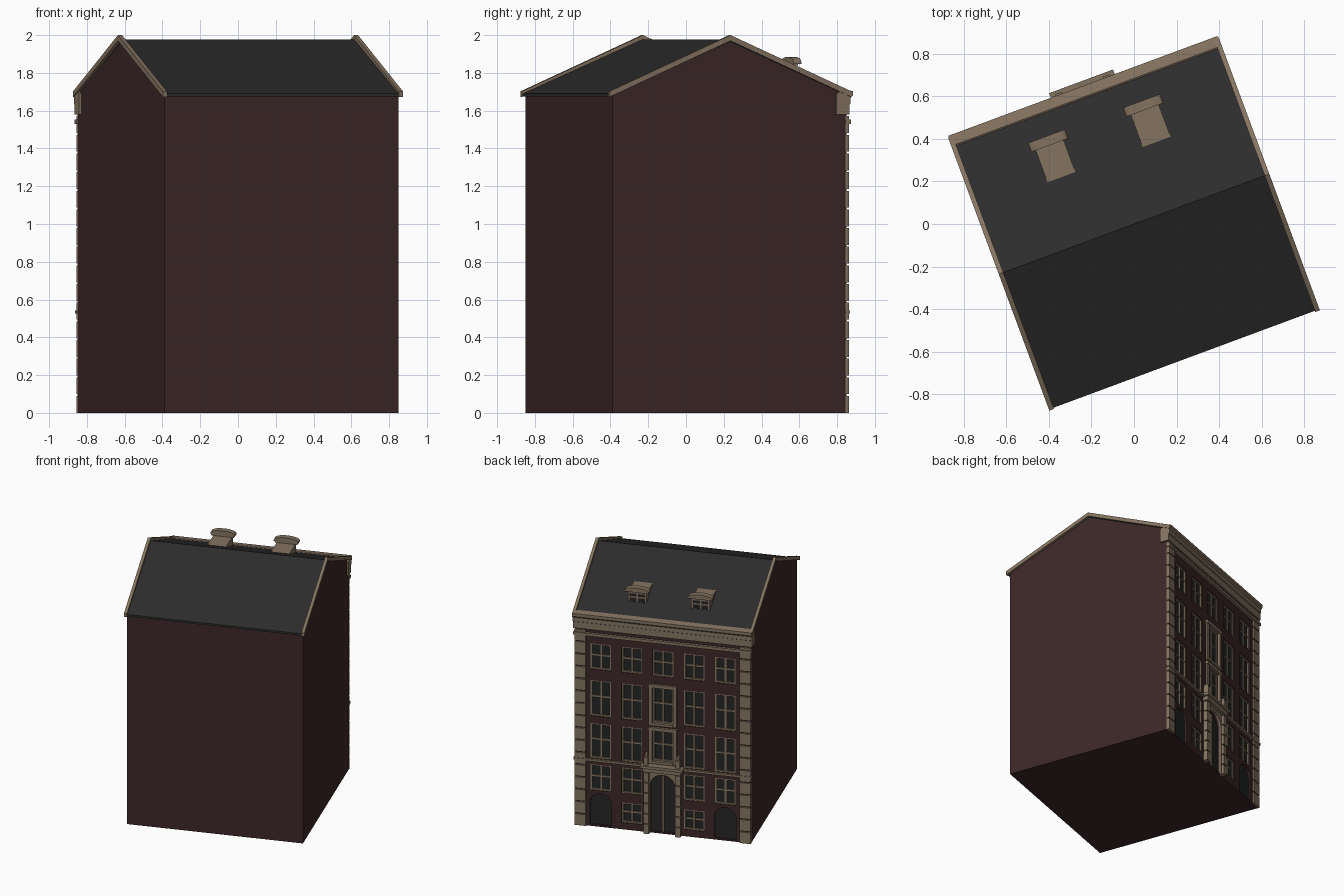
import bpy, bmesh, math

cube = bpy.data.objects.get("Cube")
if cube:
    bpy.data.objects.remove(cube, do_unlink=True)

TURN = math.radians(20.35)   # the whole house stands turned on its plot
H = 0.661                    # half width of the square plan
EAVE = 1.685


def material(name, rgb):
    m = bpy.data.materials.new(name)
    m.use_nodes = True
    col = (*rgb, 1.0)
    m.diffuse_color = col
    node = next(n for n in m.node_tree.nodes if n.type == 'BSDF_PRINCIPLED')
    node.inputs["Base Color"].default_value = col
    node.inputs["Roughness"].default_value = 0.9
    return m


BRICK = material("dark red brick", (0.046, 0.020, 0.020))
STONE = material("tan stone", (0.235, 0.175, 0.120))
SLATE = material("dark slate", (0.025, 0.025, 0.025))
GLASS = material("dark glass", (0.016, 0.018, 0.018))
DOOR = material("dark door paint", (0.017, 0.019, 0.018))


class Part:
    """Collects simple solids into one mesh object."""

    def __init__(self):
        self.bm = bmesh.new()

    def prism(self, pts, a, b, axis='v'):
        # axis v: pts are (u, z); axis u: pts are (v, z)
        def place(p, d):
            return (p[0], d, p[1]) if axis == 'v' else (d, p[0], p[1])
        ends = [[self.bm.verts.new(place(p, d)) for p in pts] for d in (a, b)]
        faces = [self.bm.faces.new(e) for e in ends]
        for i in range(len(pts)):
            j = (i + 1) % len(pts)
            faces.append(self.bm.faces.new((ends[0][i], ends[0][j], ends[1][j], ends[1][i])))
        bmesh.ops.recalc_face_normals(self.bm, faces=faces)

    def box(self, u0, u1, v0, v1, z0, z1):
        self.prism([(u0, z0), (u1, z0), (u1, z1), (u0, z1)], v0, v1)

    def finish(self, name, mat):
        me = bpy.data.meshes.new(name)
        self.bm.to_mesh(me)
        self.bm.free()
        me.materials.append(mat)
        ob = bpy.data.objects.new(name, me)
        ob.rotation_euler.z = TURN
        bpy.context.scene.collection.objects.link(ob)
        return ob


def arch(c, w, z0, top, rise, n=14):
    """Round-headed opening outline, from bottom right over to bottom left."""
    r = w / 2
    pts = [(c + r, z0)]
    for i in range(n + 1):
        a = math.pi * i / n
        pts.append((c + r * math.cos(a), top - rise + rise * math.sin(a)))
    pts.append((c - r, z0))
    return pts


def chevron(half, eave, apex, thick):
    return [(-half, eave), (0, apex), (half, eave),
            (half, eave - thick), (0, apex - thick), (-half, eave - thick)]


# Body with gables
body = Part()
body.prism([(-H, 0), (H, 0), (H, EAVE), (0, 1.962), (-H, EAVE)], -H, H, 'u')
body = body.finish("brick_walls", BRICK)

# Windows, doors and their openings
openings, glass, frames, doors = Part(), Part(), Part(), Part()
BACK = H - 0.02


def bars(u0, u1, z0, z1, v0, v1, t=0.012, split=0.55):
    frames.box(u0, u0 + t, v0, v1, z0, z1)
    frames.box(u1 - t, u1, v0, v1, z0, z1)
    for z in (z0, z1 - t):
        frames.box(u0 + t, u1 - t, v0, v1, z, z + t)
    c, zm = (u0 + u1) / 2, z0 + (z1 - z0) * split
    frames.box(c - t / 2, c + t / 2, v0, v1 - 0.002, z0 + t, z1 - t)
    frames.box(u0 + t, u1 - t, v0, v1 - 0.004, zm - t / 2, zm + t / 2)


def window(c, z0, z1, w=0.155):
    u0, u1 = c - w / 2, c + w / 2
    openings.box(u0, u1, BACK, H + 0.05, z0, z1)
    glass.box(u0, u1, BACK - 0.004, BACK + 0.003, z0, z1)
    bars(u0, u1, z0, z1, BACK, BACK + 0.014)


def arched_door(c, w, top, rise):
    openings.prism(arch(c, w, 0.012, top, rise), BACK, H + 0.05)
    doors.prism(arch(c, w, 0.012, top, rise), BACK - 0.004, BACK + 0.004)


COLS = [-0.468, -0.234, 0, 0.234, 0.468]
ROWS = [(0.545, 0.825), (0.885, 1.17), (1.26, 1.465)]
for c in COLS:
    for z0, z1 in ROWS:
        window(c, z0 + (0.035 if c == 0 and z0 < 0.6 else 0), z1)
    if c:
        window(c, 0.29, 0.495)
for s in (-1, 1):
    window(s * 0.234, 0.055, 0.215)
    arched_door(s * 0.468, 0.16, 0.265, 0.07)
arched_door(0, 0.19, 0.475, 0.095)
frames.box(-0.006, 0.006, BACK, BACK + 0.012, 0.012, 0.46)

# Cut the openings into the wall
cutter = openings.finish("opening_cutter", BRICK)
cutter.hide_render = True
mod = body.modifiers.new("openings", 'BOOLEAN')
mod.operation, mod.solver, mod.object = 'DIFFERENCE', 'EXACT', cutter
bpy.context.view_layer.update()
cut = bpy.data.meshes.new_from_object(body.evaluated_get(bpy.context.evaluated_depsgraph_get()))
body.modifiers.clear()
body.data = cut
bpy.data.objects.remove(cutter, do_unlink=True)

# Roof slopes and gable copings
roof = Part()
roof.prism(chevron(0.678, 1.690, 1.978, 0.016), -0.658, 0.658, 'u')
roof.finish("slate_roof", SLATE)
coping = Part()
for s in (-1, 1):
    coping.prism(chevron(0.684, 1.702, 2.0, 0.03), s * 0.655, s * 0.678, 'u')
coping.finish("gable_copings", STONE)

# Stepped main cornice, frieze moulding and string course
cornice = Part()
cornice.prism([(0.60, 1.58), (0.674, 1.58), (0.674, 1.632), (0.680, 1.636), (0.680, 1.668),
               (0.692, 1.680), (0.692, 1.704), (0.642, 1.712), (0.60, 1.69)], -0.674, 0.674, 'u')
cornice.finish("main_cornice", STONE)
bands = Part()
bands.box(-0.67, 0.67, H - 0.01, 0.682, 1.53, 1.552)
bands.box(-0.67, 0.67, H - 0.01, 0.678, 0.525, 0.542)
bands.finish("string_courses", STONE)

# Corner quoins
quoins = Part()
PITCH = 1.58 / 16
for s in (-1, 1):
    for i in range(16):
        a, b = sorted((s * 0.578, s * (H + 0.002)))
        quoins.box(a, b, H - 0.01, 0.674, i * PITCH, (i + 1) * PITCH - 0.009)
quoins.finish("corner_quoins", STONE)

# Stone surrounds of the two middle windows
surround = Part()
for z0, z1 in ((0.58, 0.825), (0.885, 1.17)):
    for s in (-1, 1):
        a, b = sorted((s * 0.0775, s * 0.104))
        surround.box(a, b, H - 0.005, 0.675, z0 - 0.02, z1)
    surround.box(-0.108, 0.108, H - 0.005, 0.680, z1, z1 + 0.026)
    surround.box(-0.0775, 0.0775, H - 0.005, 0.678, z0 - 0.02, z0)
surround.finish("middle_window_surrounds", STONE)

# Entrance portal with pilasters, entablature and end blocks
portal = Part()
portal.prism([(0.135, 0)] + [(0.135, 0.5), (-0.135, 0.5), (-0.135, 0)]
             + arch(0, 0.19, 0, 0.475, 0.095)[::-1], H - 0.005, 0.674)
for s in (-1, 1):
    for i in range(6):
        a, b = sorted((s * 0.099, s * 0.139))
        portal.box(a, b, H, 0.695, i * 0.083, (i + 1) * 0.083 - 0.008)
    a, b = sorted((s * 0.104, s * 0.136))
    portal.box(a, b, H, 0.70, 0.55, 0.615)
    portal.box(a + 0.006, b - 0.006, H, 0.692, 0.615, 0.64)
portal.box(-0.145, 0.145, H, 0.702, 0.498, 0.53)
portal.box(-0.16, 0.16, H, 0.715, 0.53, 0.552)
portal.finish("entrance_portal", STONE)

# Dormers with curved caps
dormers = Part()
for c in (-0.243, 0.234):
    dormers.box(c - 0.07, c + 0.07, 0.32, 0.50, 1.73, 1.84)
    dormers.prism(arch(c, 0.168, 1.838, 1.872, 0.024), 0.485, 0.515)
    dormers.prism(arch(c, 0.184, 1.848, 1.885, 0.026), 0.485, 0.530)
    glass.box(c - 0.064, c + 0.064, 0.498, 0.505, 1.755, 1.838)
    bars(c - 0.07, c + 0.07, 1.75, 1.842, 0.495, 0.512)
dormers.finish("dormers", STONE)

glass.finish("window_panes", GLASS)
frames.finish("window_frames", STONE)
doors.finish("door_leaves", DOOR)
